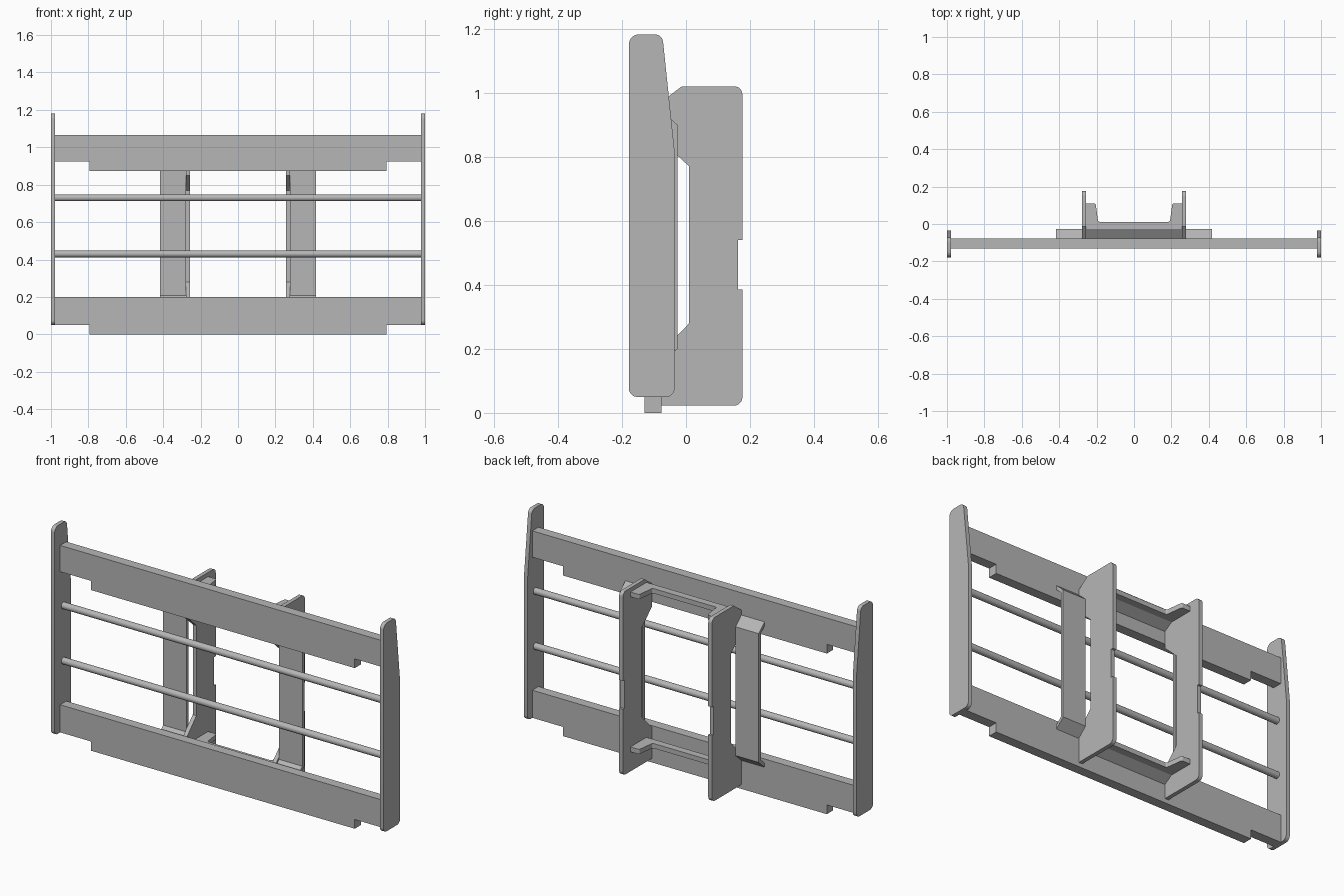
import bpy, bmesh, math
from mathutils import Vector

cube = bpy.data.objects.get("Cube")
if cube:
    bpy.data.objects.remove(cube, do_unlink=True)

grey = bpy.data.materials.new("plain_grey")
grey.use_nodes = True
colour = (0.47, 0.47, 0.47, 1)
grey.diffuse_color = colour
grey.node_tree.nodes["Principled BSDF"].inputs["Base Color"].default_value = colour


def finish(bm, name):
    bmesh.ops.recalc_face_normals(bm, faces=bm.faces)
    mesh = bpy.data.meshes.new(name)
    bm.to_mesh(mesh)
    bm.free()
    mesh.materials.append(grey)
    obj = bpy.data.objects.new(name, mesh)
    bpy.context.collection.objects.link(obj)
    bpy.ops.object.select_all(action="DESELECT")
    obj.select_set(True)
    bpy.context.view_layer.objects.active = obj
    bpy.ops.object.shade_smooth_by_angle(angle=math.radians(30))
    return obj


def fillet(profile, steps=5):
    """Round each corner that carries a third value, its radius."""
    out = []
    for i, p in enumerate(profile):
        c = Vector(p[:2])
        if len(p) < 3:
            out.append(c)
            continue
        a = (Vector(profile[i - 1][:2]) - c).normalized()
        b = (Vector(profile[(i + 1) % len(profile)][:2]) - c).normalized()
        half = a.angle(b) / 2
        centre = c + (a + b).normalized() * p[2] / math.sin(half)
        run = p[2] / math.tan(half)
        s, e = c + a * run - centre, c + b * run - centre
        for k in range(steps + 1):
            t = k / steps
            out.append(centre + s.lerp(e, t).normalized() * p[2])
    return out


def prism(name, profile, axis, lo, hi):
    """Extrude a closed profile along an axis; the other two axes keep their order."""
    bm = bmesh.new()
    verts = []
    for p in fillet(profile):
        co = list(p)
        co.insert(axis, lo)
        verts.append(bm.verts.new(co))
    face = bm.faces.new(verts)
    moved = bmesh.ops.extrude_face_region(bm, geom=[face])["geom"]
    shift = Vector((0, 0, 0))
    shift[axis] = hi - lo
    bmesh.ops.translate(bm, vec=shift, verts=[v for v in moved if isinstance(v, bmesh.types.BMVert)])
    return finish(bm, name)


def pair(name, profile, inner, outer):
    prism("left_" + name, profile, 0, inner, outer)
    prism("right_" + name, profile, 0, -outer, -inner)


def mirrored(half):
    return half + [(-p[0],) + tuple(p[1:]) for p in reversed(half)]


BEAM_FRONT, BEAM_BACK = -0.13, -0.077

# Tapered end plates
end_profile = [(-0.178, 0.05, 0.025), (-0.036, 0.05, 0.025), (-0.036, 0.82),
               (-0.074, 1.182, 0.025), (-0.178, 1.182, 0.03)]
pair("end_plate", end_profile, 0.978, 1.0)

# Long beams with stepped lower ends
for name, base, top in (("lower_beam", 0.0, 0.2), ("upper_beam", 0.873, 1.066)):
    half = [(0.793, base), (0.793, base + 0.05), (0.98, base + 0.05), (0.98, top)]
    prism(name, mirrored(half), 1, BEAM_FRONT, BEAM_BACK)

# Round rails
for name, z in (("lower_rail", 0.43), ("upper_rail", 0.73)):
    bm = bmesh.new()
    bmesh.ops.create_cone(bm, cap_ends=True, segments=24, radius1=0.018, radius2=0.018, depth=1.96)
    rail = finish(bm, name)
    rail.rotation_euler = (0, math.pi / 2, 0)
    rail.location = (0, -0.103, z)

# C-shaped bracket plates with a shallow notch in the back edge
bracket = [(BEAM_BACK, 0.023), (0.176, 0.023, 0.025), (0.176, 0.385), (0.163, 0.385),
           (0.163, 0.54), (0.176, 0.54), (0.176, 1.02, 0.025), (-0.013, 1.02),
           (BEAM_BACK, 0.972), (BEAM_BACK, 0.85), (0.01, 0.77), (0.01, 0.28),
           (BEAM_BACK, 0.19)]
pair("bracket_plate", bracket, 0.257, 0.279)

# U-shaped shelves tying the brackets together
arms = [(0.258, -0.028), (0.258, 0.11), (0.205, 0.11, 0.008), (0.192, 0.012, 0.008)]
for name, base in (("lower_shelf", 0.13), ("upper_shelf", 0.972)):
    prism(name, mirrored(arms), 2, base, base + 0.026)
    lip = [(-0.028, base + 0.026), (-0.028, base), (BEAM_BACK, base - 0.03), (BEAM_BACK, base - 0.008)]
    prism(name + "_lip", lip, 0, -0.258, 0.258)

# Bent straps behind the beams
strap = [(BEAM_BACK, 0.945), (-0.027, 0.9), (-0.027, 0.2), (BEAM_BACK, 0.155),
         (BEAM_BACK, 0.178), (-0.045, 0.207), (-0.045, 0.893), (BEAM_BACK, 0.922)]
pair("strap", strap, 0.279, 0.418)
